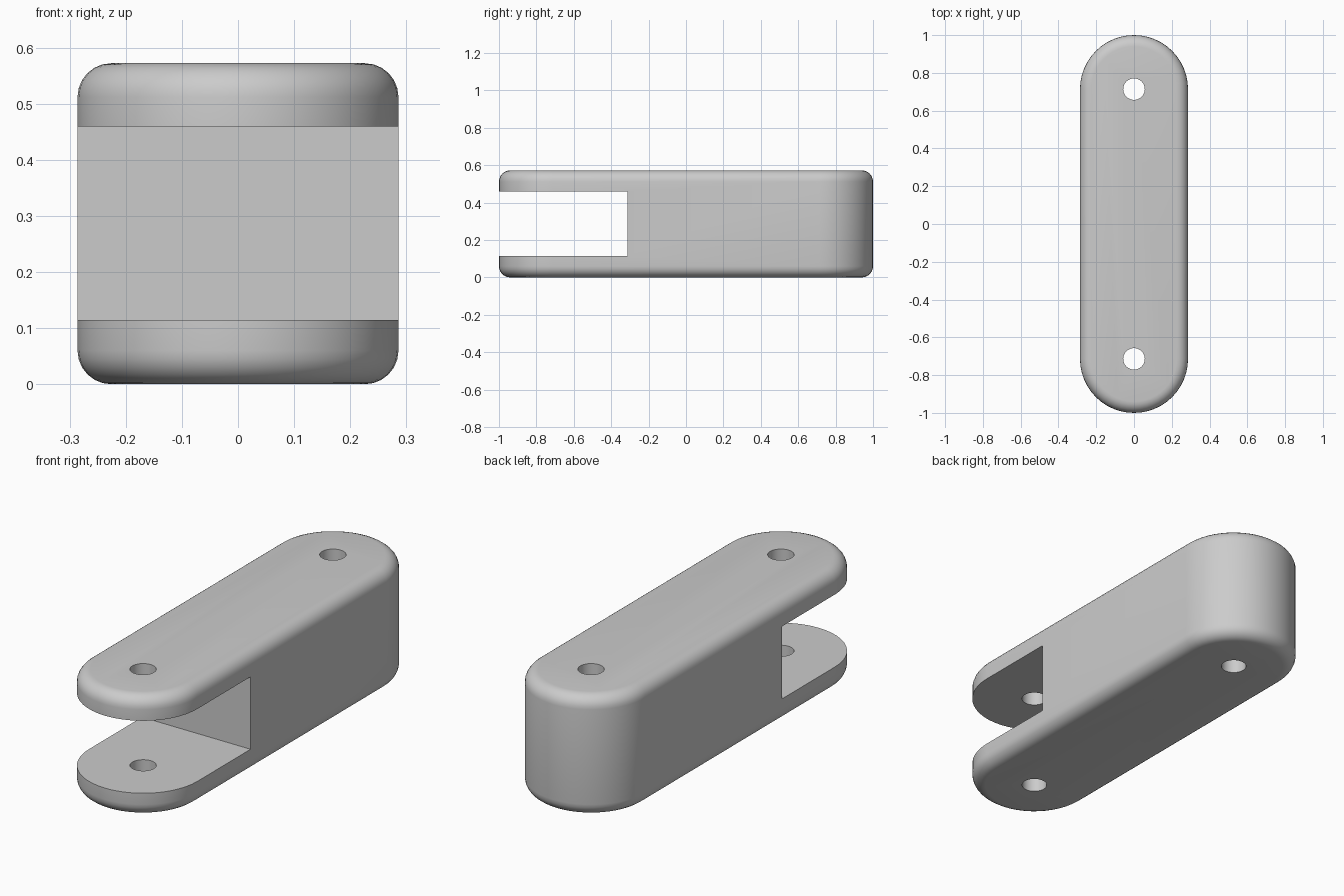
import bpy, bmesh
from math import pi, sin, cos, radians

RADIUS = 0.286      # half width of the bar
HEIGHT = 0.572
PIN_Y = 0.714       # distance of the pin holes from the middle
HOLE_R = 0.057
FILLET = 0.06
ARC_STEPS = 24

if "Cube" in bpy.data.objects:
    bpy.data.objects.remove(bpy.data.objects["Cube"], do_unlink=True)

grey = bpy.data.materials.new("plain grey")
grey.use_nodes = True
colour = (0.6, 0.6, 0.6, 1)
grey.diffuse_color = colour
grey.node_tree.nodes["Principled BSDF"].inputs["Base Color"].default_value = colour


def activate(obj):
    bpy.ops.object.select_all(action='DESELECT')
    obj.select_set(True)
    bpy.context.view_layer.objects.active = obj


def cut(obj, cutter):
    cutter.hide_render = True
    mod = obj.modifiers.new("cut", 'BOOLEAN')
    mod.operation = 'DIFFERENCE'
    mod.solver = 'EXACT'
    mod.object = cutter
    activate(obj)
    bpy.ops.object.modifier_apply(modifier=mod.name)
    bpy.data.objects.remove(cutter, do_unlink=True)


# Round-ended bar, extruded upward
outline = []
for start, y in ((0, PIN_Y), (pi, -PIN_Y)):
    for i in range(ARC_STEPS + 1):
        a = start + pi * i / ARC_STEPS
        outline.append((RADIUS * cos(a), y + RADIUS * sin(a), 0))

bm = bmesh.new()
base = bm.faces.new([bm.verts.new(p) for p in outline])
top = bmesh.ops.extrude_face_region(bm, geom=[base])["geom"]
bmesh.ops.translate(bm, vec=(0, 0, HEIGHT),
                    verts=[v for v in top if isinstance(v, bmesh.types.BMVert)])
bmesh.ops.recalc_face_normals(bm, faces=bm.faces)

# Filleted top and bottom rims
rims = [e for e in bm.edges if abs(e.verts[0].co.z - e.verts[1].co.z) < 0.001]
bmesh.ops.bevel(bm, geom=rims, offset=FILLET, segments=6, profile=0.5,
                affect='EDGES', clamp_overlap=False)
mesh = bpy.data.meshes.new("clevis_link")
bm.to_mesh(mesh)
bm.free()
mesh.materials.append(grey)
link = bpy.data.objects.new("clevis_link", mesh)
bpy.context.collection.objects.link(link)

# Slot that forks the front end
slot_back, slot_low, slot_high = -0.314, 0.114, 0.459
bpy.ops.mesh.primitive_cube_add(
    size=1, location=(0, slot_back - 0.5, (slot_low + slot_high) / 2))
slot = bpy.context.object
slot.name = "slot_cutter"
slot.scale = (1, 1, slot_high - slot_low)
cut(link, slot)

# Pin holes through both ends
for y in (-PIN_Y, PIN_Y):
    bpy.ops.mesh.primitive_cylinder_add(
        vertices=32, radius=HOLE_R, depth=2, location=(0, y, HEIGHT / 2))
    pin = bpy.context.object
    pin.name = "hole_cutter"
    cut(link, pin)

for slot_index in range(len(link.data.materials) - 1, 0, -1):
    link.data.materials.pop(index=slot_index)
link.data.polygons.foreach_set("material_index", [0] * len(link.data.polygons))
activate(link)
bpy.ops.object.shade_smooth_by_angle(angle=radians(30))
